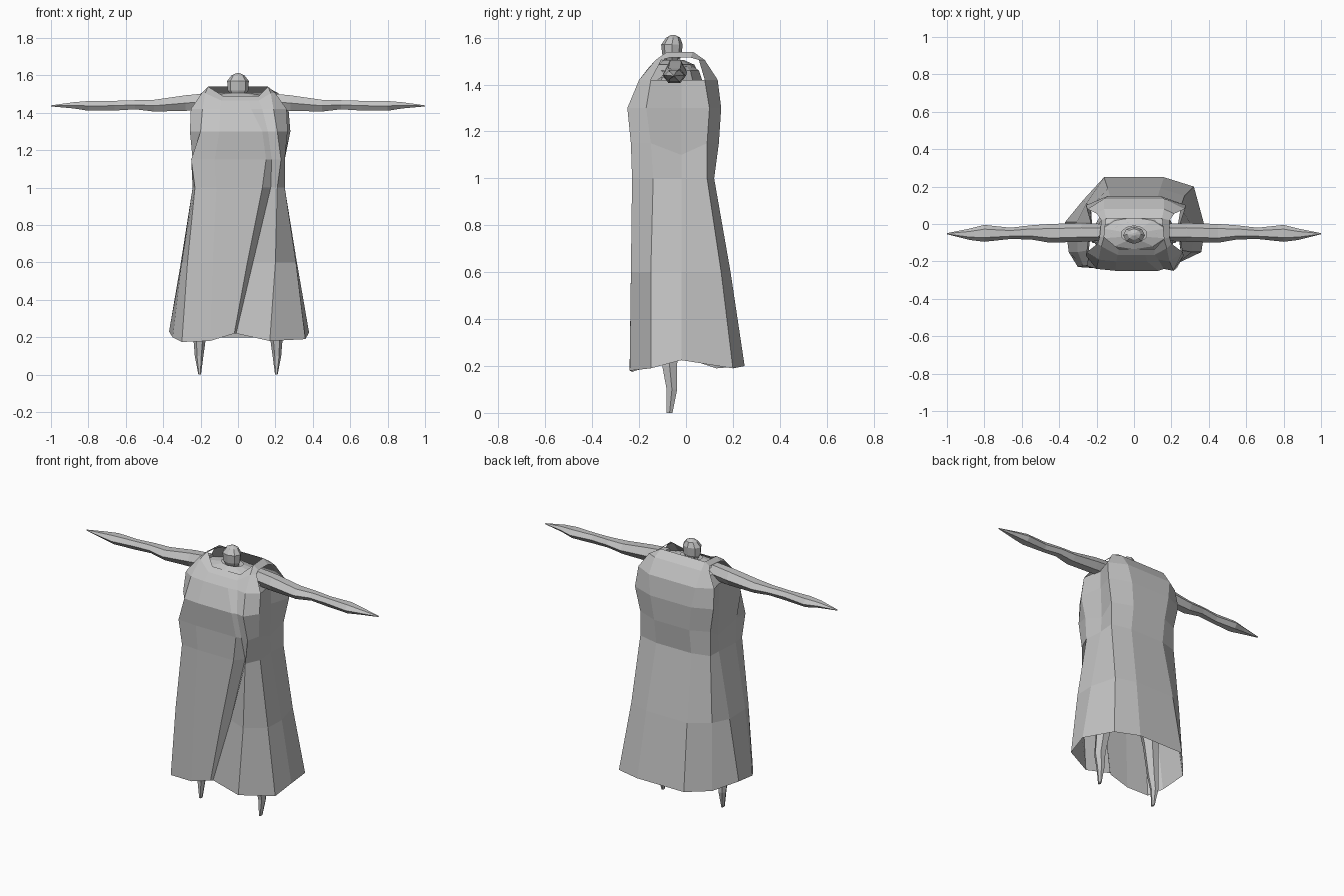
import bpy, bmesh, math
from mathutils import Vector

cloth = bpy.data.materials.new("plain grey")
cloth.diffuse_color = (0.55, 0.55, 0.55, 1)


def make(name, verts, faces):
    me = bpy.data.meshes.new(name)
    me.from_pydata([tuple(v) for v in verts], [], faces)
    me.materials.append(cloth)
    ob = bpy.data.objects.new(name, me)
    bpy.context.collection.objects.link(ob)
    return ob


def fix_normals(ob):
    bm = bmesh.new()
    bm.from_mesh(ob.data)
    bmesh.ops.recalc_face_normals(bm, faces=bm.faces)
    bm.to_mesh(ob.data)
    bm.free()


def loft(name, sections, u, v, n=6, cap=True, turn=0.0):
    """Join elliptical sections (centre, radius_u, radius_v)."""
    verts, faces = [], []
    for c, ru, rv in sections:
        for i in range(n):
            a = math.tau * i / n + turn
            verts.append(Vector(c) + Vector(u) * ru * math.cos(a) + Vector(v) * rv * math.sin(a))
    for k in range(len(sections) - 1):
        for i in range(n):
            j = (i + 1) % n
            faces.append((k * n + i, k * n + j, k * n + n + j, k * n + n + i))
    if cap:
        faces.append(tuple(range(n)))
        faces.append(tuple(range(len(verts) - n, len(verts))))
    ob = make(name, verts, faces)
    fix_normals(ob)
    return ob


X, Y, Z = (1, 0, 0), (0, 1, 0), (0, 0, 1)

# Cloak: z, fold x, fold width, right/left front corner x, front y,
# side front (x, y), side middle x, back corner (x, y), back middle (x, y)
ROWS = [
    (0.19, -0.02, 0.01, 0.17, 0.30, -0.24, 0.36, -0.15, 0.38, 0.32, 0.20, 0.16, 0.25),
    (0.60, 0.05, 0.03, 0.20, 0.27, -0.235, 0.31, -0.15, 0.315, 0.27, 0.15, 0.14, 0.19),
    (1.00, 0.13, 0.045, 0.21, 0.23, -0.23, 0.25, -0.14, 0.24, 0.25, 0.09, 0.12, 0.12),
    (1.15, 0.15, 0.03, 0.23, 0.25, -0.235, 0.25, -0.15, 0.232, 0.25, 0.09, 0.12, 0.14),
    (1.30, 0.13, 0.03, 0.21, 0.20, -0.25, 0.265, -0.17, 0.24, 0.28, 0.10, 0.14, 0.15),
    (1.42, 0.07, 0.06, 0.19, 0.19, -0.20, 0.26, -0.15, 0.24, 0.27, 0.08, 0.16, 0.135),
    (1.505, 0.06, 0.05, 0.175, 0.175, -0.13, 0.20, -0.105, 0.21, 0.215, 0.055, 0.16, 0.08),
    (1.54, 0.06, 0.05, 0.16, 0.16, -0.08, 0.19, -0.07, 0.20, 0.19, 0.02, 0.15, 0.03),
]
HEM = [0.03, 0.03, -0.01, 0.0, 0.035, 0.0, 0.01, 0.01, 0.01, 0.0, 0.04, 0.01, -0.015, -0.01]
verts, faces, N = [], [], 14
for k, (z, a, w, cr, cl, yf, dx, dy, ex, fx, fy, gx, gy) in enumerate(ROWS):
    inset = 0.05 if 0 < k < 3 else 0.01
    lfx, lfy = [(0.27, 0.13), (0.255, 0.11)][k] if k < 2 else (fx * 0.92, fy)
    ring = [(a, yf), (a + w, yf + inset), (cr, yf), (dx, dy), (ex, -0.02), (fx, fy), (gx, gy), (0, gy),
            (-gx, gy), (-lfx, lfy), (-ex * 0.97, 0.01), (-dx * 0.97, dy), (-cl, yf + 0.01), (-cl / 2, yf)]
    for i, (x, y) in enumerate(ring):
        lift = HEM[i] if k == 0 else (-0.05 if k == 3 and i in (4, 10) else 0)
        if k > 5 and i in (0, 1, 13):           # dip below the throat
            lift = (1.465, 1.49)[k - 6] - z
            y = (-0.165, -0.135)[k - 6]
        if k == 7 and i in (3, 5, 9, 11):       # strap slopes outward
            lift = -0.025
        verts.append((x, y, z + lift))
for k in range(len(ROWS) - 1):
    for i in range(N):
        if k >= 5 and i in (3, 4, 9, 10):       # arm openings
            continue
        j = (i + 1) % N
        faces.append((k * N + i, k * N + j, k * N + N + j, k * N + N + i))
t = (len(ROWS) - 1) * N
faces += [(t + 2, t + 3, t + 5, t + 6), (t + 12, t + 8, t + 9, t + 11)]   # shoulder straps
make("cloak", verts, faces)

# Torso inside the cloak, carrying the arms
loft("torso", [((0, -0.05, 1.09), 0.19, 0.02), ((0, -0.045, 1.20), 0.21, 0.10),
               ((0, -0.035, 1.36), 0.225, 0.13), ((0, -0.04, 1.46), 0.215, 0.10),
               ((0, -0.05, 1.495), 0.12, 0.06)], X, Y, 10)

# Draped collar round the neck
collar = loft("collar", [((0, -0.065, 1.43), 0.22, 0.13), ((0, -0.05, 1.485), 0.175, 0.085),
                         ((0, -0.055, 1.505), 0.07, 0.045)], X, Y, 10, cap=False, turn=math.pi / 10)
for v in collar.data.vertices[:10]:
    if v.co.y < -0.12:
        v.co.z -= 0.04 if abs(v.co.x) < 0.15 else 0

# Neck and head
loft("neck", [((0, -0.05, 1.46), 0.05, 0.04), ((0, -0.055, 1.53), 0.035, 0.03)], X, Y, 6)
loft("head", [((0, -0.06, 1.49), 0.035, 0.025), ((0, -0.06, 1.52), 0.055, 0.04),
              ((0, -0.06, 1.57), 0.058, 0.046), ((0, -0.055, 1.60), 0.035, 0.03),
              ((0, -0.055, 1.612), 0.008, 0.008)], X, Y, 8)

# Arms and legs, mirrored
ARM = [(0.16, -0.045, 1.462, 0.045, 0.05), (0.28, -0.045, 1.452, 0.05, 0.048), (0.45, -0.05, 1.438, 0.05, 0.036),
       (0.55, -0.045, 1.443, 0.038, 0.028), (0.66, -0.05, 1.438, 0.03, 0.03), (0.80, -0.05, 1.437, 0.045, 0.03),
       (0.88, -0.055, 1.44, 0.03, 0.019), (1.0, -0.052, 1.437, 0.003, 0.003)]
LEG = [(0.11, -0.05, 0.95, 0.09, 0.08), (0.14, -0.06, 0.60, 0.07, 0.06), (0.18, -0.06, 0.40, 0.05, 0.05),
       (0.205, -0.07, 0.20, 0.034, 0.036), (0.208, -0.06, 0.10, 0.023, 0.026), (0.205, -0.07, 0.0, 0.007, 0.014)]
for side, s in (("right", 1), ("left", -1)):
    loft(side + "_arm", [((s * x, y, z), a, b) for x, y, z, a, b in ARM], Y, Z, 6)
    loft(side + "_leg", [((s * x, y, z), a, b) for x, y, z, a, b in LEG], X, Y, 6)

# Hips joining the legs inside the cloak
loft("hips", [((0, -0.05, 0.85), 0.15, 0.08), ((0, -0.05, 0.98), 0.19, 0.09),
              ((0, -0.05, 1.15), 0.17, 0.09)], X, Y, 8)
